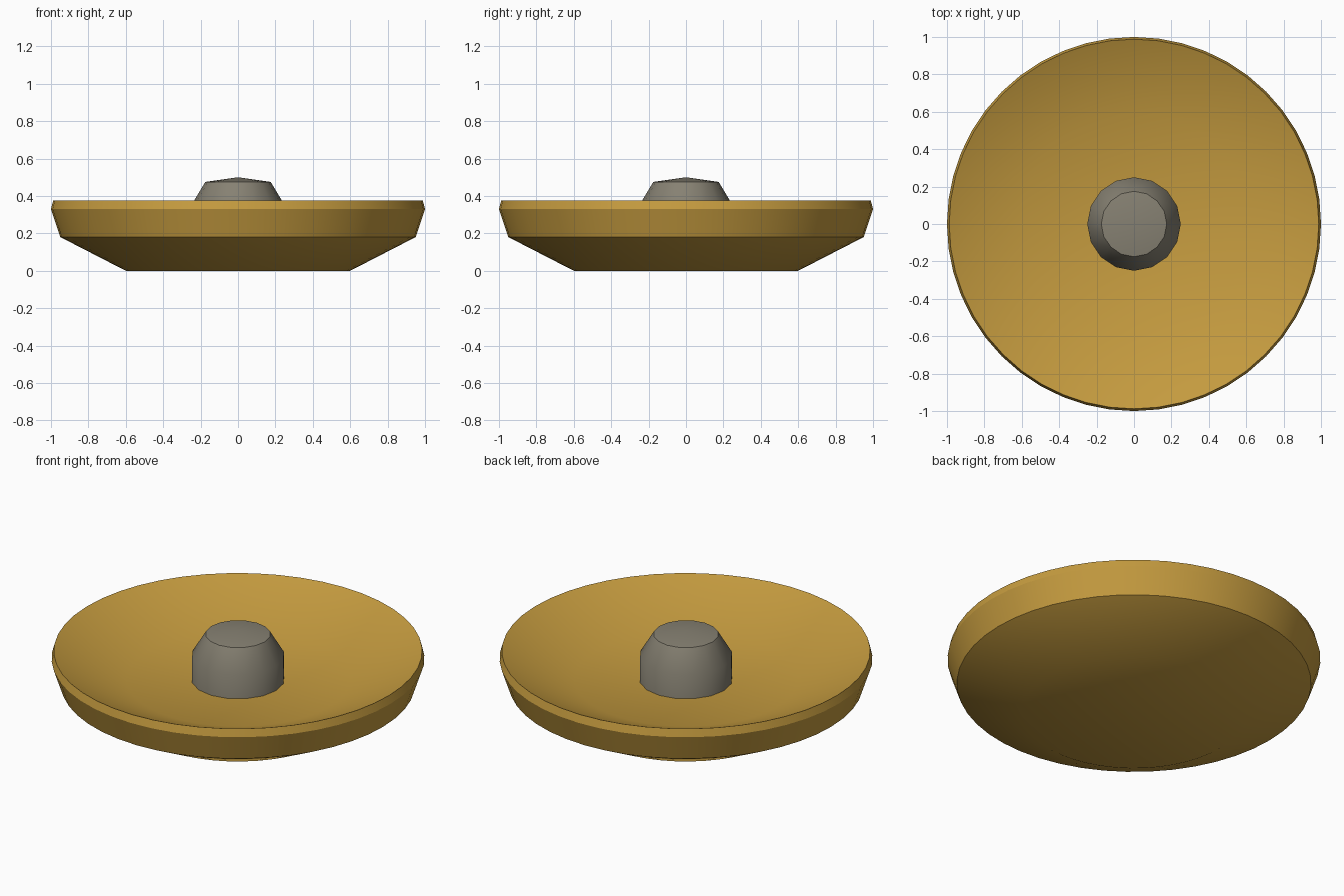
import bpy, bmesh, math

cube = bpy.data.objects.get("Cube")
if cube:
    bpy.data.objects.remove(cube, do_unlink=True)


def material(name, rgb):
    mat = bpy.data.materials.new(name)
    mat.use_nodes = True
    color = (*rgb, 1.0)
    mat.diffuse_color = color
    mat.node_tree.nodes["Principled BSDF"].inputs["Base Color"].default_value = color
    return mat


def lathe(name, profile, sides, mat):
    """Revolve (radius, height) points about z; radius 0 makes a pole."""
    bm = bmesh.new()
    rings = []
    for r, z in profile:
        count = sides if r > 0 else 1
        rings.append([bm.verts.new((r * math.cos(math.tau * i / sides),
                                    r * math.sin(math.tau * i / sides), z))
                      for i in range(count)])
    for low, high in zip(rings, rings[1:]):
        for i in range(sides):
            j = (i + 1) % sides
            corners = [low[i % len(low)], low[j % len(low)],
                       high[j % len(high)], high[i % len(high)]]
            bm.faces.new(list(dict.fromkeys(corners)))
    bmesh.ops.recalc_face_normals(bm, faces=bm.faces)
    mesh = bpy.data.meshes.new(name)
    bm.to_mesh(mesh)
    bm.free()
    mesh.materials.append(mat)
    obj = bpy.data.objects.new(name, mesh)
    bpy.context.collection.objects.link(obj)
    bpy.ops.object.select_all(action="DESELECT")
    obj.select_set(True)
    bpy.context.view_layer.objects.active = obj
    bpy.ops.object.shade_smooth_by_angle(angle=math.radians(32))
    return obj


gold = material("gold", (0.56, 0.33, 0.05))
grey = material("warm grey", (0.24, 0.22, 0.17))

# Shallow dish: flat foot, flared underside, short wall, sloped inside and flat floor
lathe("dish", [(0, 0), (0.6, 0), (0.95, 0.18), (1.0, 0.33), (0.988, 0.375),
               (0.6, 0.207), (0, 0.207)], 48, gold)

# Central hub with a chamfered shoulder and a slightly pointed cap
lathe("hub", [(0, 0.1), (0.25, 0.1), (0.25, 0.35), (0.175, 0.475), (0, 0.5)], 16, grey)
